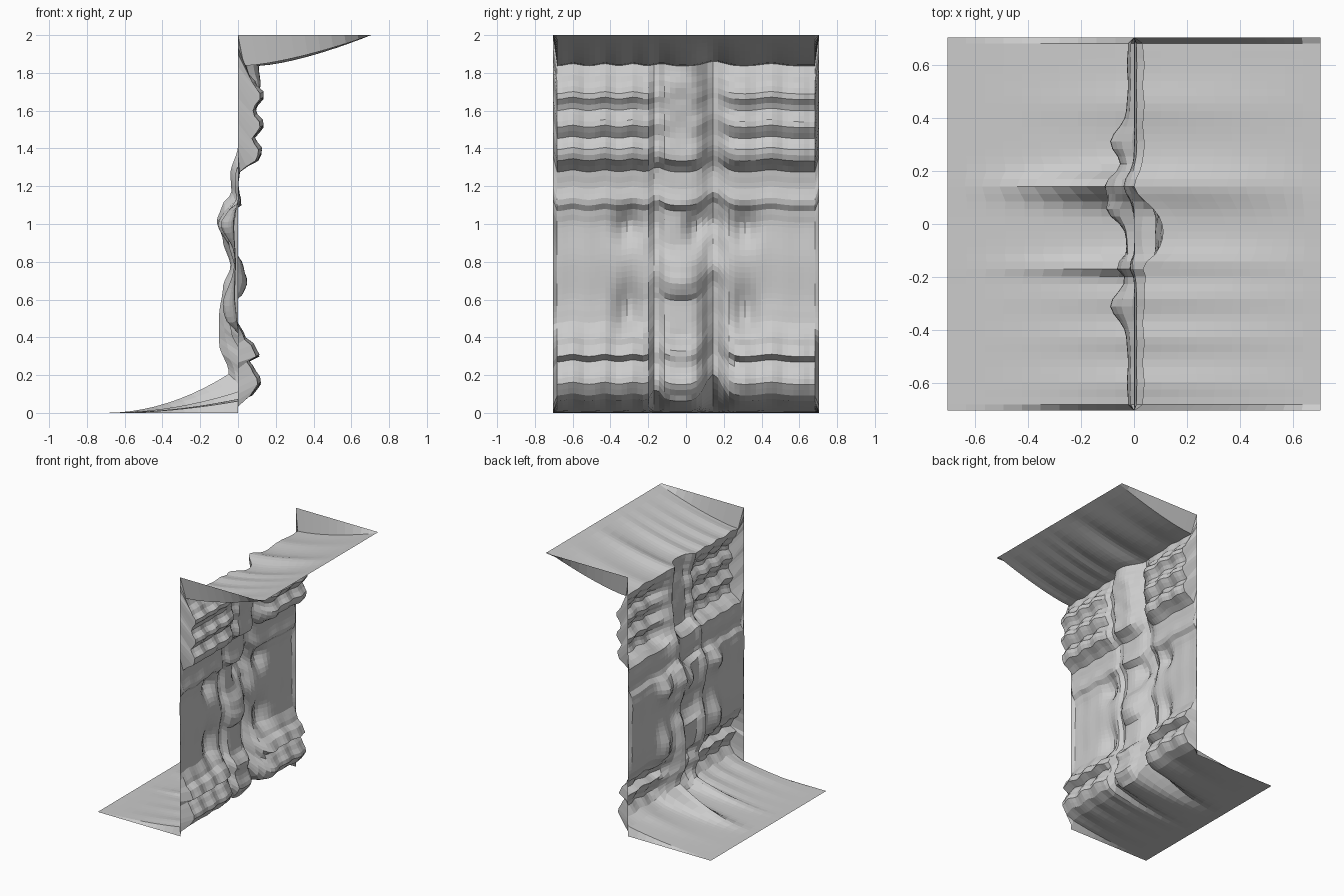
import bpy, bmesh, math

if "Cube" in bpy.data.objects:
    bpy.data.objects.remove(bpy.data.objects["Cube"])

HALF = 0.705          # half width and horizontal reach of the tile
INNER = 0.682         # last weathered column before the straight tile edge

# wall profiles as (z, x): layered ledges, middle buttress, vertical gully
LEDGES = [(0.07, 0.0), (0.11, .085), (0.17, .115), (0.23, .085), (0.275, .05), (0.305, .105),
          (0.35, .085), (0.41, .03), (0.5, -.01), (0.62, -.02), (0.8, -.015), (1.0, -.025),
          (1.07, -.015), (1.12, .015), (1.2, .0), (1.29, .01), (1.34, .10), (1.39, .12),
          (1.46, .08), (1.49, .105), (1.53, .13), (1.6, .085), (1.645, .10), (1.68, .135),
          (1.74, .09), (1.8, .05), (1.84, .035)]
BUTTRESS = [(0.07, .03), (0.16, .09), (0.25, .06), (0.33, .07), (0.42, .0), (0.6, -.01),
            (0.65, .035), (0.7, .05), (0.78, .03), (0.9, -.03), (1.07, -.03), (1.11, .02),
            (1.2, .0), (1.29, .0), (1.35, .09), (1.5, .08), (1.65, .10), (1.75, .12), (1.84, .11)]
GULLY = [(0.2, -.05), (0.35, -.1), (0.5, -.1), (0.65, -.08), (0.76, -.04), (0.9, -.08),
         (1.0, -.11), (1.08, -.085), (1.15, -.035), (1.25, -.04), (1.4, .0), (1.6, .02), (1.84, .0)]


def sample(profile, z):
    """Smoothed lookup of a profile at height z."""
    if z <= profile[0][0]:
        return profile[0][1]
    for (z0, x0), (z1, x1) in zip(profile, profile[1:]):
        if z <= z1:
            t = (z - z0) / (z1 - z0)
            return x0 + (x1 - x0) * t * t * (3 - 2 * t)
    return profile[-1][1]


def bell(y, centre, width):
    return math.exp(-((y - centre) / width) ** 2)


def column(y):
    """Points of one vertical slice, from the floor edge to the plateau edge."""
    gully = min(1, bell(y, .145, .06) + .5 * bell(y, -.16, .03))
    buttress = (1 - gully) * bell(y, -.03, .13)
    side = 1 - gully - buttress
    wave = (.024 * bell(y, .15, .07) + .012 * bell(y, .45, .07) - .008
            + .012 * sum(bell(y, c, .045) for c in (-.13, -.28, -.43, -.6)))
    lobes = 1 + .08 * math.cos(2 * math.pi * (y - .45) / .15)

    toe = .07 * (side + buttress) + .19 * gully + wave
    brow = 1.845 + wave

    def wall_x(z):
        z -= wave
        hollow = (.065 * bell(abs(y), .31, .07) * (bell(z, .55, .14) + bell(z, 1.0, .09))
                  + .07 * bell(y, .05, .05) * bell(z, 1.0, .09))
        return (side * lobes * sample(LEDGES, z) + buttress * sample(BUTTRESS, z)
                + gully * sample(GULLY, z) - hollow)

    pts = []
    x0 = wall_x(toe)
    for i in range(10):                       # sloping floor
        t = i / 10
        pts.append((-HALF + (x0 + HALF) * t, toe * t ** 2))
    for i in range(61):                       # rock wall
        z = toe + (brow - toe) * i / 60
        pts.append((wall_x(z), z))
    x1 = pts[-1][0]
    for i in range(1, 11):                    # rising plateau
        t = i / 10
        pts.append((x1 + (HALF - x1) * t, brow + (2 - brow) * t ** 1.45))
    return pts


def edge_column():
    """Straight tile edge: flat floor, plumb wall, flat plateau."""
    pts = [(-HALF + HALF * i / 10, 0) for i in range(10)]
    pts += [(0, 2 * i / 60) for i in range(61)]
    pts += [(HALF * i / 10, 2) for i in range(1, 11)]
    return pts


# one sheet lofted through all slices
bm = bmesh.new()
N = 48
ys = [-HALF] + [-INNER + 2 * INNER * i / N for i in range(N + 1)] + [HALF]
grid = []
for y in ys:
    pts = edge_column() if abs(y) > INNER + .01 else column(y)
    grid.append([bm.verts.new((x, y, z)) for x, z in pts])
for a, b in zip(grid, grid[1:]):
    for i in range(len(a) - 1):
        bm.faces.new((a[i], a[i + 1], b[i + 1], b[i]))

# the floor and plateau are one surface facing the -x side
bm.normal_update()
if sum(f.normal.x * f.calc_area() for f in bm.faces) > 0:
    bmesh.ops.reverse_faces(bm, faces=bm.faces[:])

mesh = bpy.data.meshes.new("cliff_wall")
bm.to_mesh(mesh)
bm.free()
cliff = bpy.data.objects.new("cliff_wall", mesh)
bpy.context.collection.objects.link(cliff)

stone = bpy.data.materials.new("grey stone")
stone.diffuse_color = (0.6, 0.6, 0.6, 1)
stone.use_nodes = True
stone.node_tree.nodes["Principled BSDF"].inputs["Base Color"].default_value = stone.diffuse_color
mesh.materials.append(stone)
